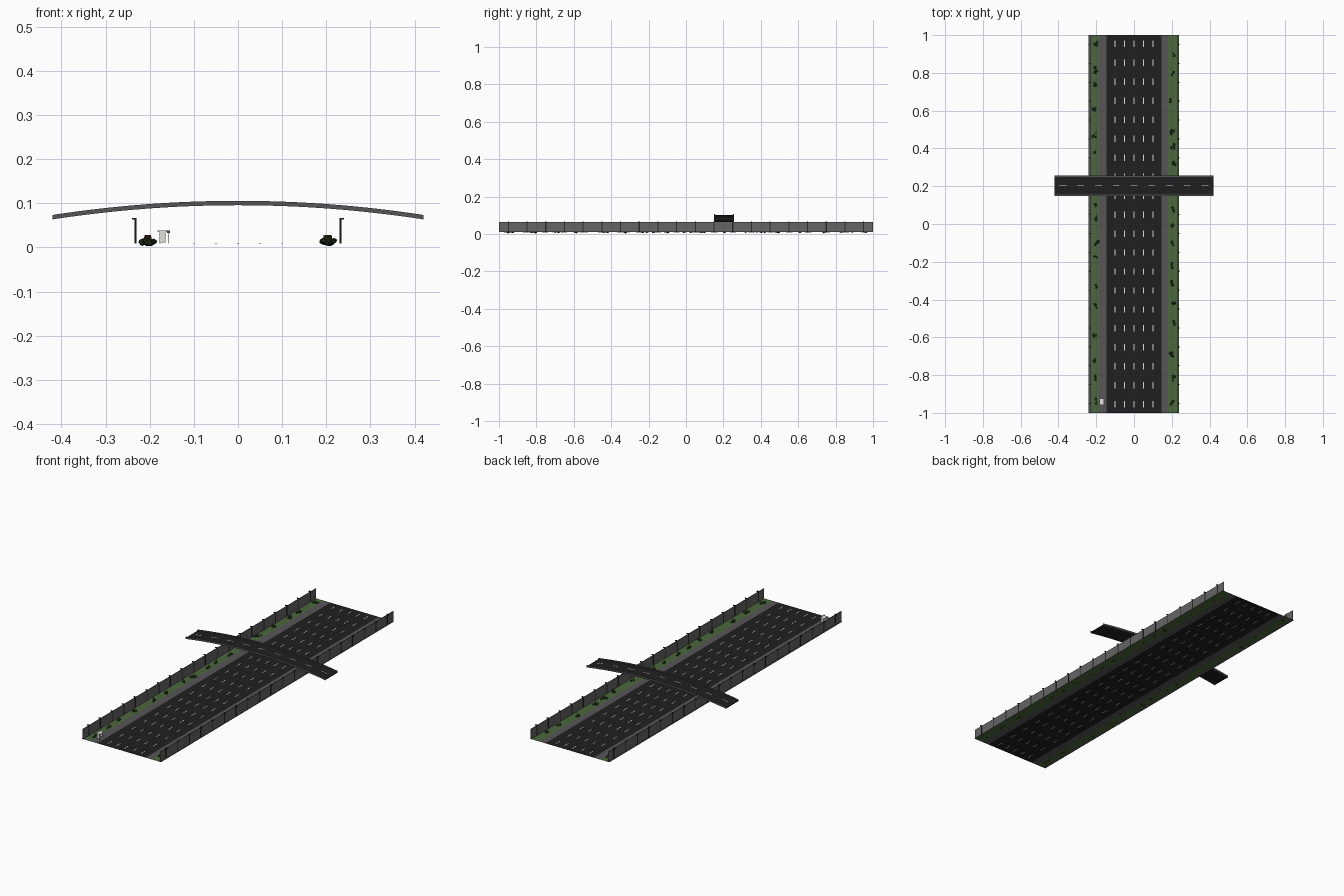
import bpy, bmesh, random
from mathutils import Matrix, Vector

random.seed(4)
cube = bpy.data.objects.get("Cube")
if cube:
    bpy.data.objects.remove(cube)

GROUND = 0.009


def material(name, r, g, b):
    m = bpy.data.materials.new(name)
    m.use_nodes = True
    m.diffuse_color = (r, g, b, 1)
    bsdf = m.node_tree.nodes["Principled BSDF"]
    bsdf.inputs["Base Color"].default_value = (r, g, b, 1)
    bsdf.inputs["Roughness"].default_value = 0.9
    return m


asphalt = material("asphalt", 0.014, 0.014, 0.015)
concrete = material("concrete", 0.095, 0.09, 0.095)
grass = material("grass", 0.07, 0.14, 0.045)
wall_grey = material("wall grey", 0.13, 0.13, 0.13)
post_dark = material("dark metal", 0.02, 0.02, 0.02)
white = material("white paint", 0.75, 0.75, 0.73)
leaf = material("leaf green", 0.022, 0.05, 0.016)
bark = material("bark brown", 0.09, 0.045, 0.02)


def finish(name, bm, *mats):
    mesh = bpy.data.meshes.new(name)
    bm.to_mesh(mesh)
    bm.free()
    for m in mats:
        mesh.materials.append(m)
    ob = bpy.data.objects.new(name, mesh)
    bpy.context.collection.objects.link(ob)
    return ob


def box(bm, x0, x1, y0, y1, z0, z1):
    centre = Vector((x0 + x1, y0 + y1, z0 + z1)) / 2
    size = Matrix.Diagonal((abs(x1 - x0), abs(y1 - y0), abs(z1 - z0), 1))
    bmesh.ops.create_cube(bm, size=1, matrix=Matrix.Translation(centre) @ size)


def strip(name, x0, x1, mat):
    # Flat ground sheet running the whole length
    bm = bmesh.new()
    bm.faces.new([bm.verts.new((x, y, GROUND))
                  for x, y in ((x0, -1), (x1, -1), (x1, 1), (x0, 1))])
    finish(name, bm, mat)


# Ground strips
strip("main_road", -0.145, 0.145, asphalt)
strip("right_shoulder", -0.185, -0.145, concrete)
strip("left_shoulder", 0.145, 0.18, concrete)
strip("right_verge", -0.226, -0.185, grass)
strip("right_wall_footing", -0.24, -0.226, concrete)
strip("left_verge", 0.18, 0.238, grass)

# Lane dashes
bm = bmesh.new()
for lane in range(-2, 3):
    for row in range(20):
        x, y = lane * 0.05, -0.955 + row * 0.1005
        box(bm, x - 0.002, x + 0.002, y - 0.017, y + 0.017,
            GROUND - 0.0004, GROUND + 0.0006)
finish("lane_dashes", bm, white)

# Noise walls with bent posts on both sides
for side, label in ((-1, "right"), (1, "left")):
    bm = bmesh.new()
    box(bm, side * 0.2305, side * 0.233, -1, 1, GROUND, 0.064)
    finish(label + "_wall", bm, wall_grey)
    bm = bmesh.new()
    for i in range(20):
        y = -0.95 + i * 0.1
        box(bm, side * 0.2295, side * 0.234, y - 0.003, y + 0.003, GROUND, 0.067)
        box(bm, side * 0.2295, side * 0.24, y - 0.003, y + 0.003, 0.063, 0.067)
    finish(label + "_wall_posts", bm, post_dark)


# Arched overpass
def arch(x):
    return 0.1005 - 0.032 * (x / 0.42) ** 2


def arch_beam(bm, x0, x1, y0, y1, low, high, steps):
    rings = []
    for i in range(steps + 1):
        x = x0 + (x1 - x0) * i / steps
        z = arch(x)
        rings.append([bm.verts.new((x, y, z + h)) for y, h in
                      ((y0, low), (y1, low), (y1, high), (y0, high))])
    for a, b in zip(rings, rings[1:]):
        for k in range(4):
            n = (k + 1) % 4
            bm.faces.new((a[k], a[n], b[n], b[k]))
    bm.faces.new(rings[0])
    bm.faces.new(rings[-1])
    bmesh.ops.recalc_face_normals(bm, faces=bm.faces)


bm = bmesh.new()
arch_beam(bm, -0.42, 0.42, 0.154, 0.251, -0.004, 0.0, 28)
finish("overpass_deck", bm, asphalt)
bm = bmesh.new()
for y in (0.149, 0.25):
    arch_beam(bm, -0.42, 0.42, y, y + 0.006, -0.005, 0.005, 28)
finish("overpass_parapets", bm, concrete)
bm = bmesh.new()
for i in range(-4, 5):
    arch_beam(bm, i * 0.094 - 0.018, i * 0.094 + 0.018, 0.2, 0.204, -0.001, 0.001, 3)
finish("overpass_dashes", bm, white)

# Scattered bushes: leaf clumps around short twigs
for side, label in ((-1, "right"), (1, "left")):
    bm = bmesh.new()
    y = -0.94
    while y < 0.97:
        x = side * random.uniform(0.195, 0.212)
        for k in range(random.randint(2, 4)):
            r = random.uniform(0.005, 0.009)
            spot = Vector((x + random.uniform(-0.009, 0.009),
                           y + random.uniform(-0.014, 0.014),
                           0.009 + random.uniform(0, 0.007)))
            shape = Matrix.Diagonal((1, 1.2, 0.8, 1))
            bmesh.ops.create_icosphere(bm, subdivisions=1, radius=r,
                                       matrix=Matrix.Translation(spot) @ shape)
        old = set(bm.faces)
        bmesh.ops.create_cone(bm, segments=5, radius1=0.004, radius2=0.001, depth=0.018,
                              cap_ends=True, matrix=Matrix.Translation((x, y, 0.019)))
        for f in set(bm.faces) - old:
            f.material_index = 1
        y += random.uniform(0.07, 0.17)
    finish(label + "_bushes", bm, leaf, bark)

# Roadside shelter
bm = bmesh.new()
box(bm, -0.182, -0.158, -0.957, -0.923, 0.035, 0.038)
box(bm, -0.178, -0.176, -0.955, -0.925, GROUND, 0.035)
for y in (-0.955, -0.927):
    box(bm, -0.178, -0.164, y, y + 0.002, GROUND + 0.002, 0.035)
finish("shelter", bm, white)
bm = bmesh.new()
box(bm, -0.159, -0.157, -0.962, -0.96, GROUND, 0.038)
box(bm, -0.161, -0.154, -0.963, -0.961, 0.033, 0.038)
finish("stop_sign_pole", bm, concrete)
